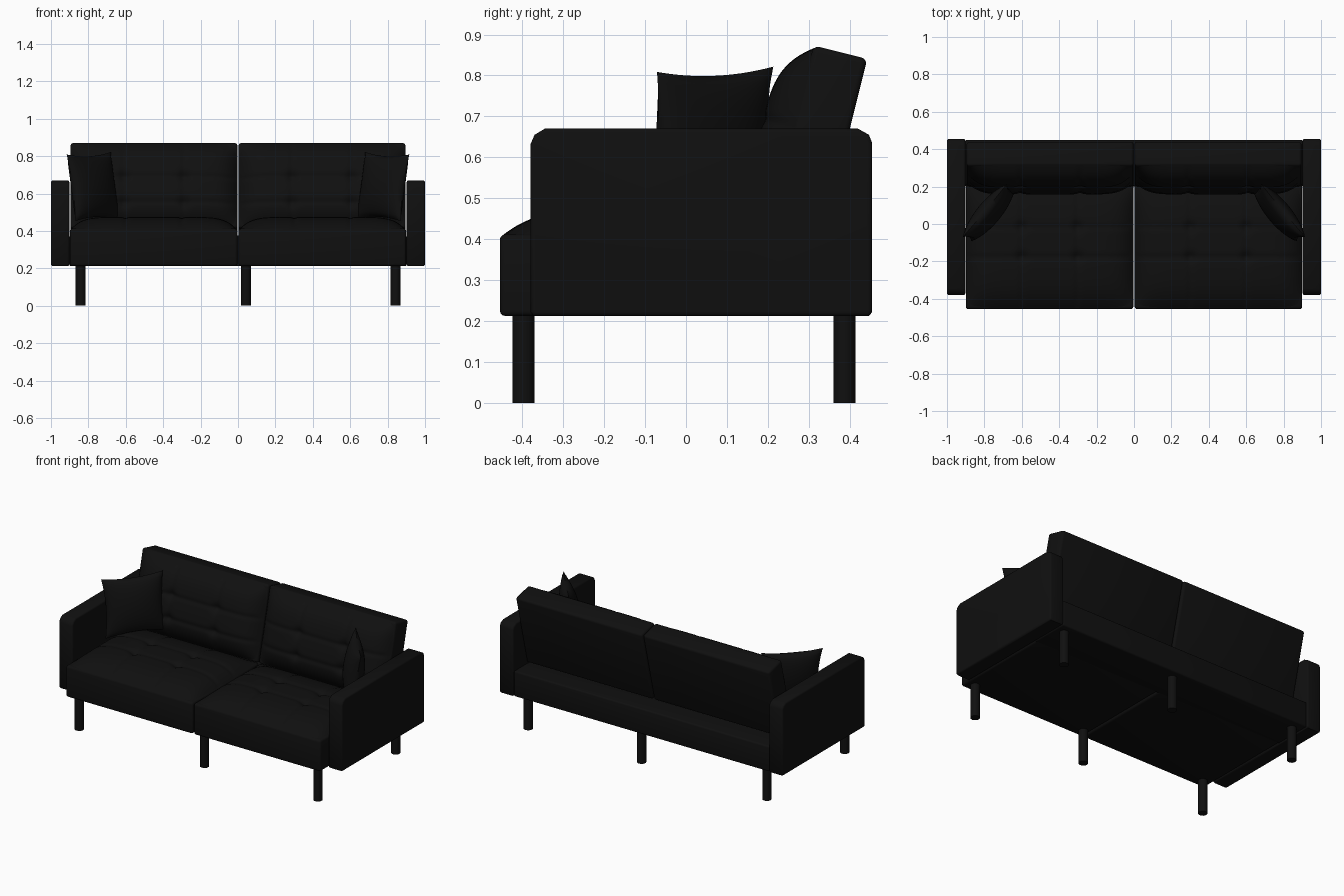
import bpy, bmesh, math
from mathutils import Matrix, Vector

if "Cube" in bpy.data.objects:
    bpy.data.objects.remove(bpy.data.objects["Cube"])

black = bpy.data.materials.new("black_fabric")
black.diffuse_color = (0.005, 0.005, 0.005, 1)
black.use_nodes = True
black.node_tree.nodes["Principled BSDF"].inputs["Base Color"].default_value = black.diffuse_color


def finish(name, bm, matrix=Matrix(), angle=40):
    me = bpy.data.meshes.new(name)
    bm.to_mesh(me)
    bm.free()
    ob = bpy.data.objects.new(name, me)
    bpy.context.collection.objects.link(ob)
    me.materials.append(black)
    ob.matrix_world = matrix
    bpy.ops.object.select_all(action='DESELECT')
    ob.select_set(True)
    bpy.context.view_layer.objects.active = ob
    bpy.ops.object.shade_smooth_by_angle(angle=math.radians(angle))
    return ob


def add_box(bm, lo, hi, bevel, segments=3):
    lo, hi = Vector(lo), Vector(hi)
    size = hi - lo
    m = Matrix.Translation((lo + hi) / 2) @ Matrix.Diagonal((*size, 1))
    verts = bmesh.ops.create_cube(bm, size=1, matrix=m)["verts"]
    edges = list({e for v in verts for e in v.link_edges})
    bmesh.ops.bevel(bm, geom=edges, offset=bevel, segments=segments,
                    profile=0.5, affect='EDGES')


def add_surface(bm, nu, nv, f, flip=False):
    g = [[bm.verts.new(f(2 * i / nu - 1, 2 * j / nv - 1)) for j in range(nv + 1)]
         for i in range(nu + 1)]
    for i in range(nu):
        for j in range(nv):
            q = [g[i][j], g[i + 1][j], g[i + 1][j + 1], g[i][j + 1]]
            bm.faces.new(q[::-1] if flip else q)


def cushion(name, w, d, t, crown, xs, ys, matrix):
    """Padded slab: boxed core below z=0, crowned tufted panel above it."""
    bm = bmesh.new()
    add_box(bm, (-w / 2, -d / 2, -t), (w / 2, d / 2, 0), 0.014)
    hw, hd = w / 2 - 0.004, d / 2 - 0.004

    def top(u, v):
        x, y = u * hw, v * hd
        fade = (1 - u ** 8) * (1 - v ** 4)
        z = -0.005 + crown * fade
        dent = 0
        for bx in xs:
            dent += 0.006 * math.exp(-((x - bx) / 0.014) ** 2)
            for by in ys:
                dent += 0.016 * math.exp(-((x - bx) ** 2 + (y - by) ** 2) / 0.03 ** 2)
        for by in ys:
            dent += 0.006 * math.exp(-((y - by) / 0.014) ** 2)
        # rounded plan corners
        r = 1 - 0.012 * (u * v) ** 8
        return (x * r, y * r, z - dent * min(1, 2 * fade))

    add_surface(bm, 80, 56, top)
    return finish(name, bm, matrix)


# seat and tilted back cushions, one pair per side
tilt = Matrix.Rotation(math.radians(76), 4, 'X')
for side, s in (("left", -1), ("right", 1)):
    cushion(f"{side}_seat", 0.896, 0.675, 0.2, 0.068, (-0.15, 0.15), (-0.06, 0.10, -0.2)[:2],
            Matrix.Translation((s * 0.451, -0.1175, 0.412))
            @ Matrix.Diagonal((1, 1, 1, 1)))
    cushion(f"{side}_backrest", 0.892, 0.47, 0.135, 0.082, (-0.16, 0.16), (-0.11, 0.03),
            Matrix.Translation((s * 0.449, 0.255, 0.645)) @ tilt)

# rear rail under the backrest
bm = bmesh.new()
add_box(bm, (-0.902, 0.2, 0.212), (0.902, 0.45, 0.375), 0.01)
finish("rear_rail", bm)

# arms: side outline extruded across the thickness, edges softened
outline = [(-0.38, 0.222), (-0.372, 0.212), (0.447, 0.212), (0.455, 0.222),
           (0.455, 0.635), (0.447, 0.655), (0.42, 0.67), (-0.345, 0.67),
           (-0.37, 0.655), (-0.38, 0.632)]
for side, s in (("left", -1), ("right", 1)):
    bm = bmesh.new()
    face = bm.faces.new([bm.verts.new((s * 0.902, y, z)) for y, z in outline])
    ext = bmesh.ops.extrude_face_region(bm, geom=[face])
    bmesh.ops.translate(bm, vec=(s * 0.098, 0, 0),
                        verts=[v for v in ext["geom"] if isinstance(v, bmesh.types.BMVert)])
    bmesh.ops.recalc_face_normals(bm, faces=bm.faces[:])
    rims = [e for e in bm.edges if abs(e.verts[0].co.x - e.verts[1].co.x) < 1e-5]
    bmesh.ops.bevel(bm, geom=rims, offset=0.01, segments=3, profile=0.5, affect='EDGES')
    finish(f"{side}_arm", bm)


# throw pillows with pinched corners, leaning in the seat corners
def pillow(name, matrix, hw=0.185, hh=0.18, t=0.06):
    bm = bmesh.new()
    for sgn in (1, -1):
        def f(u, v, sgn=sgn):
            return (u * hw * (1 - 0.09 * (1 - v * v)), v * hh * (1 - 0.09 * (1 - u * u)),
                    sgn * t * math.sqrt(max(0, (1 - u * u) * (1 - v * v))))
        add_surface(bm, 28, 28, f, flip=sgn < 0)
    bmesh.ops.remove_doubles(bm, verts=bm.verts[:], dist=1e-5)
    finish(name, bm, matrix, 60)


for side, s in (("left", -1), ("right", 1)):
    pillow(f"{side}_pillow", Matrix.Translation((s * 0.775, 0.06, 0.637))
           @ Matrix.Rotation(math.radians(-s * 50), 4, 'Z')
           @ Matrix.Rotation(math.radians(82), 4, 'X')
           @ Matrix.Rotation(math.radians(s * -2), 4, 'Z'))

# six round legs
for row, y in (("front", -0.397), ("rear", 0.387)):
    for place, x in (("left", -0.842), ("middle", 0.042), ("right", 0.842)):
        bm = bmesh.new()
        bmesh.ops.create_cone(bm, cap_ends=True, segments=24, radius1=0.027, radius2=0.027,
                              depth=0.22, matrix=Matrix.Translation((x, y, 0.11)))
        finish(f"{row}_{place}_leg", bm)
